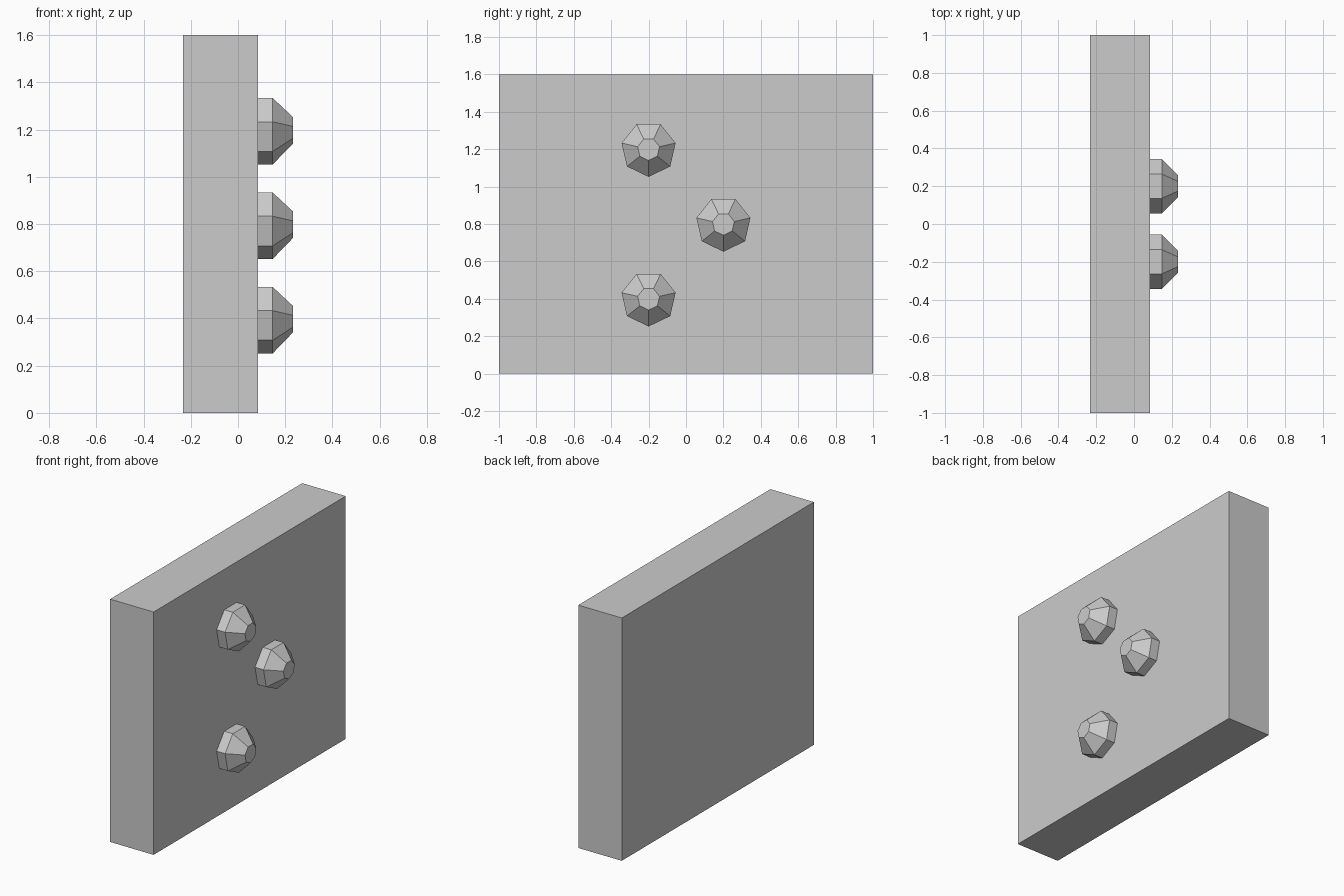
import bpy, bmesh
from math import sin, cos, tau

if "Cube" in bpy.data.objects:
    bpy.data.objects.remove(bpy.data.objects["Cube"])

grey = bpy.data.materials.new("plain_grey")
grey.use_nodes = True
grey.diffuse_color = (0.6, 0.6, 0.6, 1)
grey.node_tree.nodes["Principled BSDF"].inputs["Base Color"].default_value = (0.6, 0.6, 0.6, 1)

FACE_X = 0.085   # plane of the slab's studded face
SIDES = 7


def add_object(name, bm, location):
    bmesh.ops.recalc_face_normals(bm, faces=bm.faces)
    mesh = bpy.data.meshes.new(name)
    bm.to_mesh(mesh)
    bm.free()
    mesh.materials.append(grey)
    obj = bpy.data.objects.new(name, mesh)
    obj.location = location
    bpy.context.collection.objects.link(obj)
    return obj


# Upright slab
def add_slab():
    bm = bmesh.new()
    bmesh.ops.create_cube(bm, size=1)
    thickness = 0.317
    bmesh.ops.scale(bm, vec=(thickness, 2, 1.6), verts=bm.verts)
    add_object("slab", bm, (FACE_X - thickness / 2, 0, 0.8))


# Seven-sided stud: short straight collar, then a taper to a flat tip along +x
def add_stud(name, y, z):
    bm = bmesh.new()
    rings = []
    for x, radius in ((0, 0.148), (0.062, 0.148), (0.147, 0.06)):
        rings.append([bm.verts.new((x, radius * sin(tau * i / SIDES), -radius * cos(tau * i / SIDES)))
                      for i in range(SIDES)])
    for low, high in zip(rings, rings[1:]):
        for i in range(SIDES):
            j = (i + 1) % SIDES
            bm.faces.new((low[i], low[j], high[j], high[i]))
    bm.faces.new(rings[0])
    bm.faces.new(rings[-1])
    add_object(name, bm, (FACE_X, y, z))


add_slab()
add_stud("upper_stud", -0.2, 1.2)
add_stud("middle_stud", 0.2, 0.8)
add_stud("lower_stud", -0.2, 0.4)
